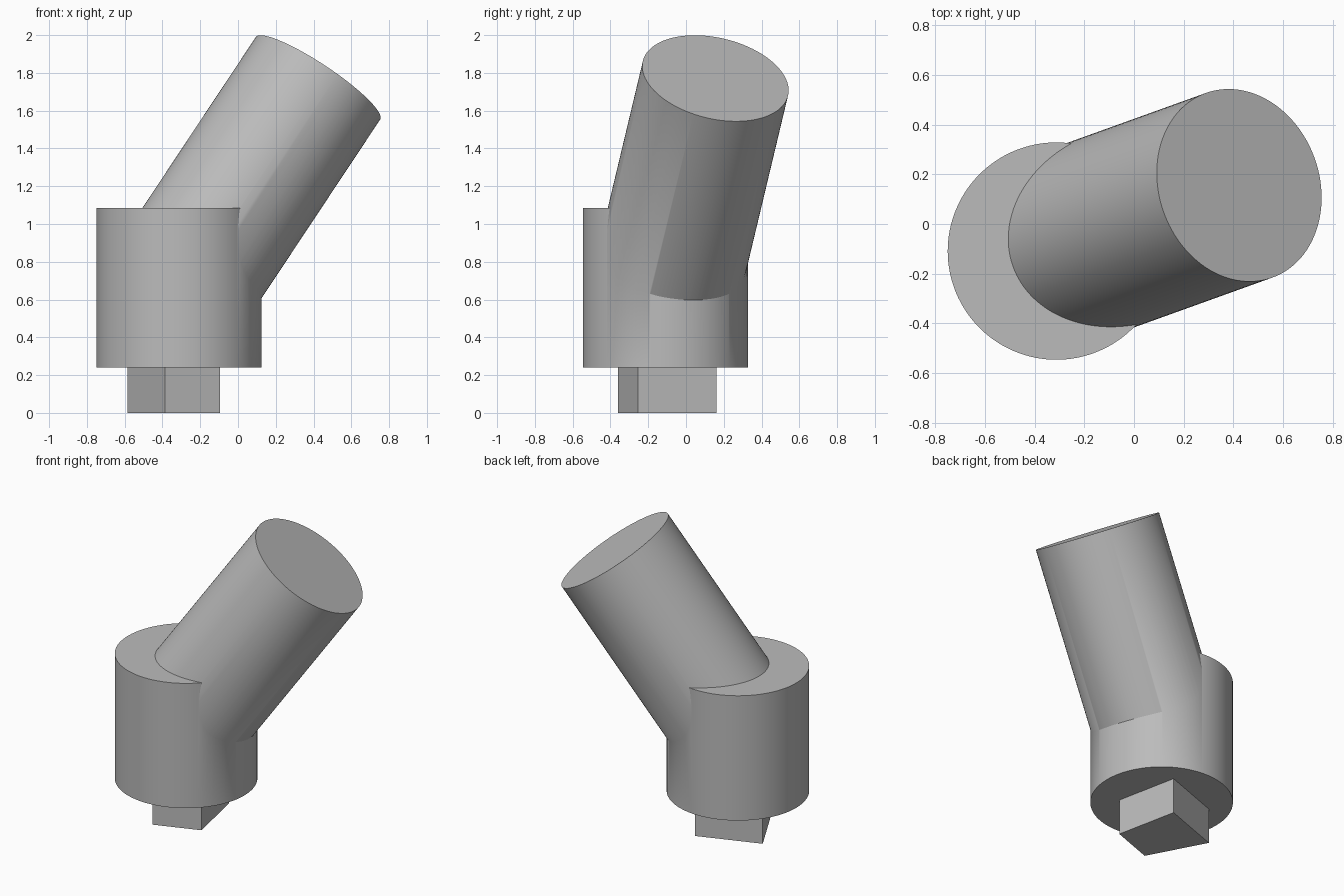
import bpy
import bmesh
from math import cos, sin, radians
from mathutils import Matrix, Vector

cube = bpy.data.objects.get("Cube")
if cube:
    bpy.data.objects.remove(cube, do_unlink=True)

TURN = radians(19.8)      # heading of the leaning arm
LEAN = radians(35.2)      # lean away from vertical
CENTRE = Vector((-0.3125, -0.109, 0))
BASE_Z, TOP_Z = 0.24, 1.085

grey = bpy.data.materials.new("plain grey")
grey.use_nodes = True
colour = (0.5, 0.5, 0.5, 1)
grey.diffuse_color = colour
grey.node_tree.nodes["Principled BSDF"].inputs["Base Color"].default_value = colour


def add_object(name, bm):
    bmesh.ops.recalc_face_normals(bm, faces=bm.faces)
    mesh = bpy.data.meshes.new(name)
    bm.to_mesh(mesh)
    bm.free()
    mesh.materials.append(grey)
    obj = bpy.data.objects.new(name, mesh)
    bpy.context.collection.objects.link(obj)
    return obj


def cylinder(name, radius, length, start, rotation):
    """Cylinder growing from start along its rotated z axis."""
    bm = bmesh.new()
    place = Matrix.Translation(start) @ rotation @ Matrix.Translation((0, 0, length / 2))
    bmesh.ops.create_cone(bm, cap_ends=True, segments=128, radius1=radius,
                          radius2=radius, depth=length, matrix=place)
    return add_object(name, bm)


# Upright round body
heading = Matrix.Rotation(TURN, 4, 'Z')
body = cylinder("body", 0.4375, TOP_Z - BASE_Z, CENTRE + Vector((0, 0, BASE_Z)), heading)

# Leaning arm, starting at the middle of the body
arm = cylinder("arm", 0.395, 1.357, CENTRE + Vector((0, 0, (BASE_Z + TOP_Z) / 2)),
               heading @ Matrix.Rotation(LEAN, 4, 'Y'))

# Fuse the arm into the body
fuse = body.modifiers.new("fuse", 'BOOLEAN')
fuse.operation = 'UNION'
fuse.solver = 'EXACT'
fuse.object = arm
bpy.ops.object.select_all(action='DESELECT')
body.select_set(True)
bpy.context.view_layer.objects.active = body
bpy.ops.object.modifier_apply(modifier=fuse.name)
bpy.data.objects.remove(arm, do_unlink=True)
body.name = "body_with_arm"
bpy.ops.object.shade_smooth_by_angle(angle=radians(30))

# Tapered key peg under the body
bm = bmesh.new()
outline = [(-0.155, -0.21), (0.155, -0.21), (0.215, 0.21), (-0.215, 0.21)]
face = bm.faces.new([bm.verts.new((u, v, 0)) for u, v in outline])
side = bmesh.ops.extrude_face_region(bm, geom=[face])["geom"]
bmesh.ops.translate(bm, vec=(0, 0, BASE_Z),
                    verts=[g for g in side if isinstance(g, bmesh.types.BMVert)])
bm.transform(Matrix.Translation(CENTRE) @ heading)
add_object("peg", bm)
